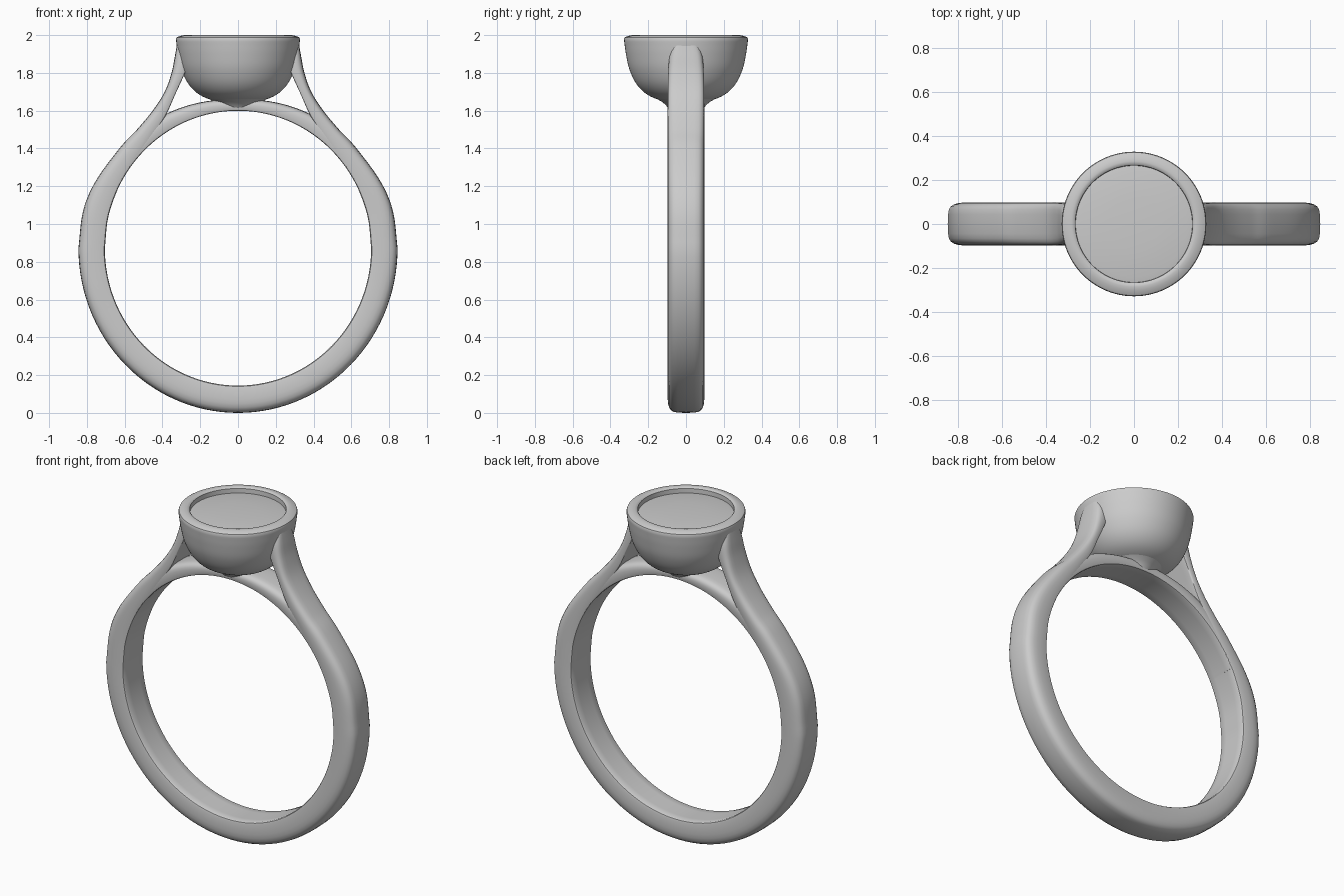
import bpy, bmesh, math
from mathutils import Vector

if "Cube" in bpy.data.objects:
    bpy.data.objects.remove(bpy.data.objects["Cube"])

CZ = 0.872                       # centre height of the finger hole
IN_X, IN_Z = 0.705, 0.7275       # finger hole radii
OUT_X, OUT_Z = 0.845, 0.872      # outer band radii


def finish(name, bm, angle=40):
    bmesh.ops.remove_doubles(bm, verts=bm.verts, dist=1e-5)
    bmesh.ops.recalc_face_normals(bm, faces=bm.faces)
    mesh = bpy.data.meshes.new(name)
    bm.to_mesh(mesh)
    bm.free()
    ob = bpy.data.objects.new(name, mesh)
    bpy.context.collection.objects.link(ob)
    bpy.ops.object.select_all(action='DESELECT')
    ob.select_set(True)
    bpy.context.view_layer.objects.active = ob
    bpy.ops.object.shade_smooth_by_angle(angle=math.radians(angle))
    return ob


def spline(pts, steps=6):
    """Catmull-Rom interpolation through tuples of any length."""
    p = [Vector(q) for q in pts]
    p = [2 * p[0] - p[1]] + p + [2 * p[-1] - p[-2]]
    out = []
    for i in range(1, len(p) - 2):
        a, b, c, d = p[i - 1:i + 3]
        for s in range(steps):
            t = s / steps
            out.append(0.5 * (2 * b + (c - a) * t + (2 * a - 5 * b + 4 * c - d) * t * t
                              + (3 * b - a - 3 * c + d) * t ** 3))
    return out + [p[-2]]


def ellipse(rx, rz, deg):
    a = math.radians(deg)
    return rx * math.cos(a), CZ + rz * math.sin(a)


# Cross-section: (inner-to-outer fraction, width fraction), nearly flat inside, rounded outside
HALF = [(0, 0.5), (0, 0.9), (0.03, 0.97), (0.1, 1), (0.5, 1), (0.66, 0.98),
        (0.8, 0.92), (0.9, 0.82), (0.96, 0.68), (0.99, 0.45)]
SECTION = HALF + [(1, 0)] + [(u, -v) for u, v in reversed(HALF)] + [(0, 0)]


def sweep(name, stations):
    """Each station: inner x, inner z, outer x, outer z, half width."""
    bm = bmesh.new()
    rings = []
    for ix, iz, ox, oz, w in stations:
        rings.append([bm.verts.new((ix + (ox - ix) * u, w * v, iz + (oz - iz) * u))
                      for u, v in SECTION])
    n = len(SECTION)
    for r, s in zip(rings, rings[1:]):
        for i in range(n):
            bm.faces.new((r[i], r[(i + 1) % n], s[(i + 1) % n], s[i]))
    bm.faces.new(rings[0])
    bm.faces.new(rings[-1])
    return finish(name, bm)


def lathe(name, profile, segs=96):
    bm = bmesh.new()
    vs = [bm.verts.new((r, 0, z)) for r, z in profile]
    es = [bm.edges.new(e) for e in zip(vs, vs[1:])]
    bmesh.ops.spin(bm, geom=vs + es, cent=(0, 0, 0), axis=(0, 0, 1),
                   angle=2 * math.pi, steps=segs, use_merge=True)
    return finish(name, bm)


# Band with the two shoulders that sweep up onto the cup
half = [(*ellipse(IN_X, IN_Z, d), *ellipse(OUT_X, OUT_Z, d), 0.097)
        for d in range(-90, 1, 3)]
half += spline([
    (*ellipse(IN_X, IN_Z, 0), *ellipse(OUT_X, OUT_Z, 0), 0.097),
    (*ellipse(IN_X, IN_Z, 13), 0.82, 1.07, 0.097),
    (*ellipse(IN_X, IN_Z, 26), 0.752, 1.23, 0.097),
    (0.565, 1.31, 0.62, 1.41, 0.097),
    (0.46, 1.46, 0.535, 1.50, 0.097),
    (0.385, 1.57, 0.452, 1.60, 0.097),
    (0.335, 1.68, 0.388, 1.70, 0.096),
    (0.285, 1.79, 0.352, 1.80, 0.094),
    (0.25, 1.88, 0.334, 1.89, 0.088),
    (0.23, 1.95, 0.322, 1.955, 0.07)])[1:]
mirrored = [(-a, b, -c, d, w) for a, b, c, d, w in half[:0:-1]]
sweep("band_and_shoulders", mirrored + [tuple(s) for s in half])

# Thin bridge closing the finger hole under the cup
bridge = []
for d in range(28, 153, 2):
    t = 0.066 + 0.03 * min(1, abs(d - 90) / 35)
    bridge.append((*ellipse(IN_X, IN_Z, d), *ellipse(IN_X + t, IN_Z + t - 0.008, d), 0.096))
sweep("bridge", bridge)

# Cup: rounded bowl, rolled rim and a shallow recessed plate
bowl = spline([(0.08, 1.648), (0.15, 1.66), (0.215, 1.692), (0.265, 1.745),
               (0.300, 1.82), (0.318, 1.90), (0.327, 1.965)], 5)
rim = [(0.328, 1.978), (0.325, 1.987), (0.316, 1.992), (0.30, 1.997), (0.285, 2.0),
       (0.272, 1.998), (0.266, 1.992), (0.265, 1.965), (0.24, 1.969), (0.12, 1.975), (0, 1.977)]
lathe("cup", [(0, 1.645)] + [tuple(p) for p in bowl] + rim)

# Small flared foot joining cup and bridge
lathe("cup_foot", [(0, 1.61), (0.092, 1.61), (0.105, 1.627), (0.125, 1.646),
                   (0.165, 1.668), (0, 1.69)])
